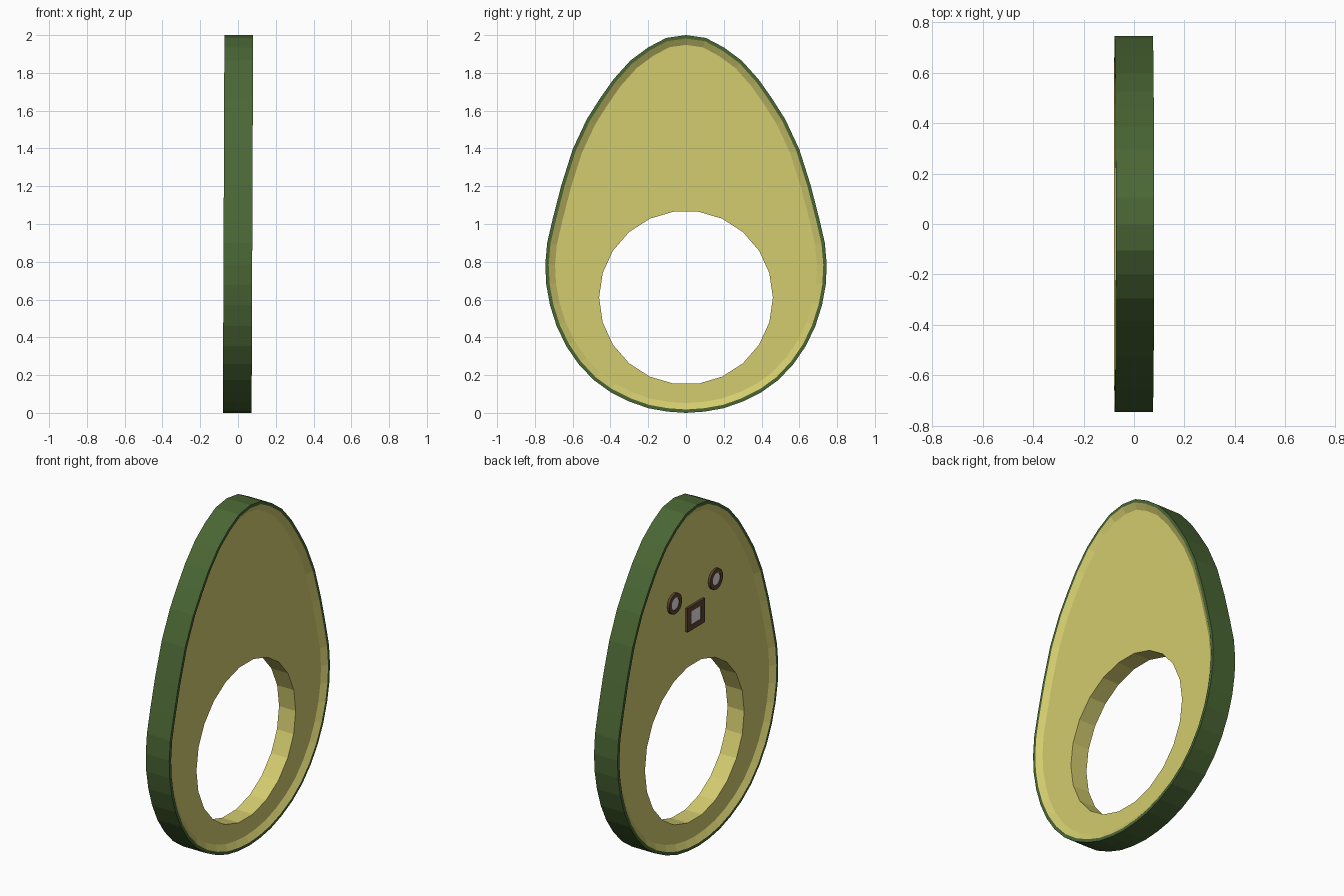
import bpy, bmesh, math
from mathutils import Vector

if "Cube" in bpy.data.objects:
    bpy.data.objects.remove(bpy.data.objects["Cube"])


def material(name, rgb):
    m = bpy.data.materials.new(name)
    lin = [((c / 255 + 0.055) / 1.055) ** 2.4 for c in rgb]
    m.diffuse_color = (*lin, 1)
    m.use_nodes = True
    m.node_tree.nodes["Principled BSDF"].inputs["Base Color"].default_value = m.diffuse_color
    return m


GREEN = material("skin green", (74, 102, 52))
FLESH = material("flesh yellow", (211, 204, 111))
BROWN = material("dark brown", (92, 66, 48))
WHITE = material("pale grey", (228, 228, 228))

HALF = 0.076     # half thickness at the rim
RECESS = 0.054   # half thickness of the sunken flesh
LEAN = 0.004     # the slab leans very slightly towards +x


def finish(bm, name, mats):
    for v in bm.verts:
        v.co.x += LEAN * (v.co.z - 1)
    bmesh.ops.recalc_face_normals(bm, faces=bm.faces)
    me = bpy.data.meshes.new(name)
    bm.to_mesh(me)
    bm.free()
    for m in mats:
        me.materials.append(m)
    ob = bpy.data.objects.new(name, me)
    bpy.context.collection.objects.link(ob)
    return ob


def inset(loop, d):
    out = []
    n = len(loop)
    for i, p in enumerate(loop):
        t = (loop[(i + 1) % n] - loop[i - 1]).normalized()
        out.append(p + Vector((t.y, -t.x)) * d)
    return out


def ring(bm, loop, x):
    return [bm.verts.new((x, p.x, p.y)) for p in loop]


def bridge(bm, a, b, mat):
    n = len(a)
    for i in range(n):
        j = (i + 1) % n
        bm.faces.new((a[i], a[j], b[j], b[i])).material_index = mat


# Egg outline (y, z), right half from top to bottom, then mirrored
half = [(0, 2), (.105, 1.985), (.2, 1.935), (.295, 1.865), (.385, 1.765),
        (.455, 1.665), (.525, 1.555), (.6, 1.395), (.66, 1.205), (.705, 1.03),
        (.735, .9), (.745, .785), (.74, .68), (.72, .57), (.685, .46),
        (.635, .355), (.57, .26), (.49, .175), (.4, .11), (.3, .06),
        (.2, .025), (.1, .007), (0, 0)]
egg = [Vector(p) for p in half] + [Vector((-y, z)) for y, z in half[-2:0:-1]]
rim = inset(egg, 0.018)
dish = inset(egg, 0.052)
hole = [Vector((0.46 * math.cos(a), 0.61 + 0.46 * math.sin(a)))
        for a in (math.tau * k / 22 for k in range(22))]

# Fruit slice: green skin and rim, sunken flesh on both sides, round stone hole
bm = bmesh.new()
outer, holes = [], []
for s in (1, -1):
    o, r = ring(bm, egg, s * HALF), ring(bm, rim, s * HALF)
    f, h = ring(bm, dish, s * RECESS), ring(bm, hole, s * RECESS)
    bridge(bm, o, r, 0)
    bridge(bm, r, f, 1)
    edges = []
    for loop in (f, h):
        for i in range(len(loop)):
            pair = (loop[i - 1], loop[i])
            edges.append(bm.edges.get(pair) or bm.edges.new(pair))
    fill = bmesh.ops.triangle_fill(bm, edges=edges, use_beauty=True,
                                   use_dissolve=False, normal=(s, 0, 0))
    for g in fill["geom"]:
        if isinstance(g, bmesh.types.BMFace):
            g.material_index = 1
    outer.append(o)
    holes.append(h)
bridge(bm, outer[0], outer[1], 0)
bridge(bm, holes[0], holes[1], 1)
finish(bm, "fruit_slice", [GREEN, FLESH])


# Framed details on the back (-x) face: raised brown frame, pale centre
def framed(name, y, z, sides, ry, rz, inner, turn=0.0):
    def loop(k):
        return [Vector((y + k * ry * math.cos(turn + math.tau * i / sides),
                        z + k * rz * math.sin(turn + math.tau * i / sides)))
                for i in range(sides)]
    front, base = -RECESS - 0.014, -RECESS + 0.005
    bm = bmesh.new()
    a, b = ring(bm, loop(1), base), ring(bm, loop(1), front)
    c, d = ring(bm, loop(inner), front), ring(bm, loop(inner), front + 0.004)
    bridge(bm, a, b, 0)
    bridge(bm, b, c, 0)
    bridge(bm, c, d, 0)
    bm.faces.new(d).material_index = 1
    bm.faces.new(a)
    finish(bm, name, [BROWN, WHITE])


for side, y in (("left", 0.19), ("right", -0.19)):
    framed("eye_" + side, y, 1.49, 16, 0.06, 0.06, 0.6)
q = math.sqrt(2)
framed("square_nose", 0, 1.35, 4, 0.08 * q, 0.07 * q, 0.57, math.pi / 4)
